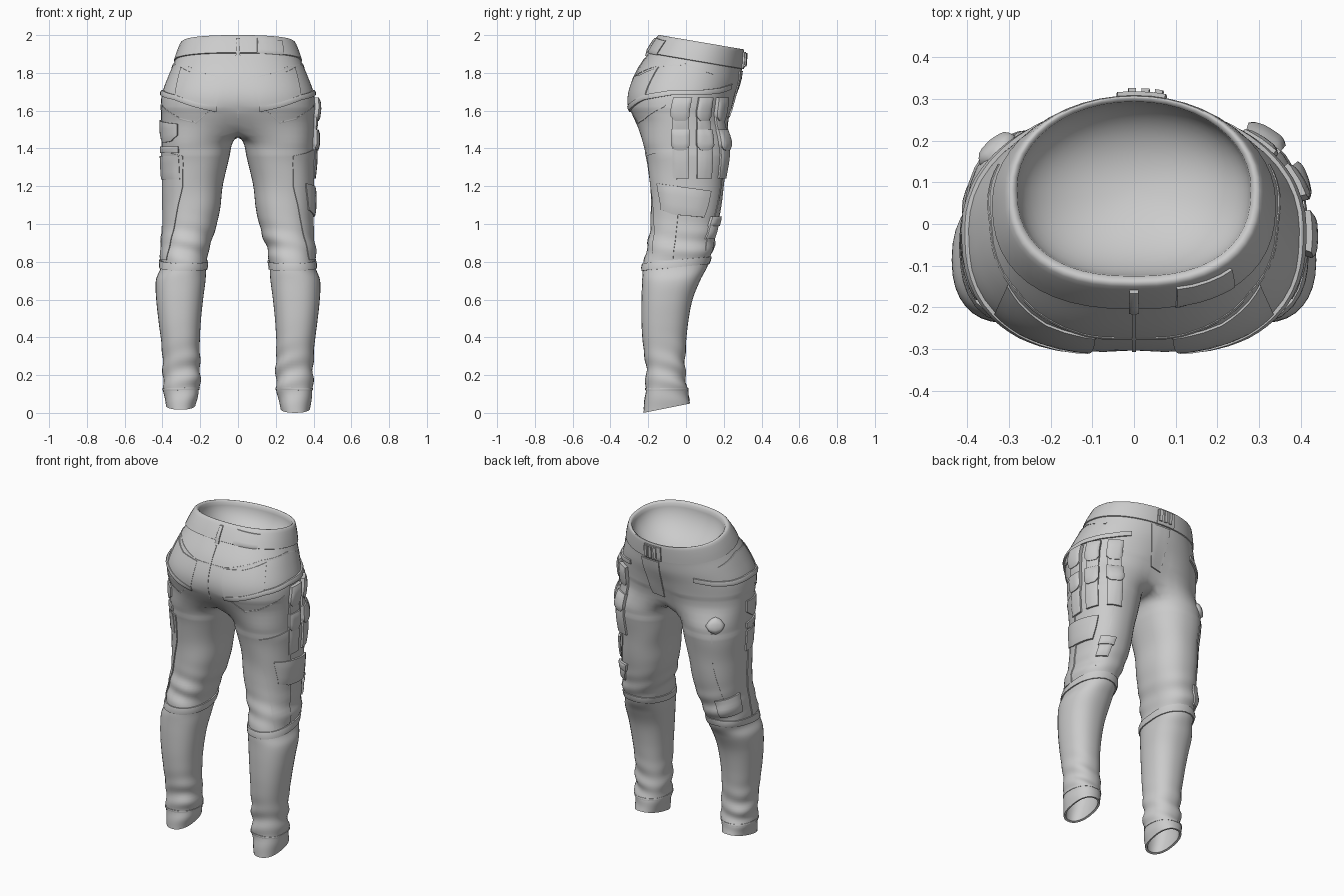
import bpy, bmesh, math
from mathutils import Vector
from mathutils.bvhtree import BVHTree

cube = bpy.data.objects.get("Cube")
if cube:
    bpy.data.objects.remove(cube)

cloth = bpy.data.materials.new("light_grey_cloth")
cloth.use_nodes = True
GREY = (0.6, 0.6, 0.6, 1)
cloth.diffuse_color = GREY
cloth.node_tree.nodes["Principled BSDF"].inputs["Base Color"].default_value = GREY

HALF, INNER = 24, 11


def smooth_rows(keys, steps):
    """Catmull-Rom interpolation between key cross-sections."""
    rows = []
    for i in range(len(keys) - 1):
        p0, p1 = keys[max(i - 1, 0)], keys[i]
        p2, p3 = keys[i + 1], keys[min(i + 2, len(keys) - 1)]
        for k in range(steps):
            t = k / steps
            rows.append([b + 0.5 * t * (c - a + t * (2 * a - 5 * b + 4 * c - d + t * (3 * (b - c) + d - a)))
                         for a, b, c, d in zip(p0, p1, p2, p3)])
    return rows + [list(keys[-1])]


def oval(deg, n=2.3):
    a = math.radians(deg)
    return [math.copysign(abs(v) ** (2 / n), v) for v in (math.cos(a), math.sin(a))]


def bell(z, mid, width):
    return math.exp(-((z - mid) / width) ** 2)


def folds(z, deg, s):
    """Cloth wrinkles gathered at the knees and ankles."""
    a = math.radians(deg)
    knee = bell(z, 0.88, 0.1) * math.sin(z * 58 + 2.4 * math.sin(a + s)) * (0.7 + 0.3 * math.sin(2 * a + s))
    ankle = bell(z, 0.2, 0.12) * math.sin(z * 56 + 2.7 * math.sin(a - 0.7 * s)) * (0.7 + 0.3 * math.sin(2 * a))
    thigh = bell(z, 1.25, 0.2) * math.sin(z * 22 + 3 * math.sin(a + 1))
    return 1 + 0.04 * knee + 0.07 * ankle + 0.008 * thigh


def hip_ring(bm, row):
    z, tilt, y0, y1, rx, cleft = row
    front_n = 2.3 - 0.25 * min(max((z - 1.55) / 0.3, 0), 1)   # belly rounds towards the waist
    verts = []
    for j in range(2 * HALF):
        c, d = oval(-90 + 180 * j / HALF, 2.4 if abs(j - HALF) > HALF / 2 else front_n)
        x, dy = rx * c, (y1 - y0) / 2 * d
        dy *= 1 - cleft * bell(x, 0, 0.07)
        verts.append(bm.verts.new((x, (y0 + y1) / 2 + dy, z + tilt * dy)))
    return verts


def leg_ring(bm, row, s):
    z, tilt, y0, y1, x0, x1 = row
    angles = [-130 + 260 * j / HALF for j in range(HALF + 1)]
    angles += [130 + 100 * (k + 1) / (INNER + 1) for k in range(INNER)]
    raise_hem = 0.018 * bell(z, 0, 0.1) if s < 0 else 0
    verts = []
    for deg in angles:
        c, d = oval(deg)
        f = folds(z, deg, s)
        dy = (y1 - y0) / 2 * d * f
        verts.append(bm.verts.new((s * ((x0 + x1) / 2 + (x1 - x0) / 2 * c * f),
                                   (y0 + y1) / 2 + dy, z + tilt * dy + raise_hem)))
    return verts


def bridge(bm, rings):
    for a, b in zip(rings, rings[1:]):
        n = len(a)
        for i in range(n):
            bm.faces.new((a[i], a[(i + 1) % n], b[(i + 1) % n], b[i]))


def finish(bm, name, angle=45):
    bmesh.ops.recalc_face_normals(bm, faces=bm.faces)
    mesh = bpy.data.meshes.new(name)
    bm.to_mesh(mesh)
    mesh.materials.append(cloth)
    ob = bpy.data.objects.new(name, mesh)
    bpy.context.collection.objects.link(ob)
    bpy.ops.object.select_all(action="DESELECT")
    ob.select_set(True)
    bpy.context.view_layer.objects.active = ob
    bpy.ops.object.shade_smooth_by_angle(angle=math.radians(angle))


# Rounded bowl closing the waist
lining = []
for i in range(13):
    t = math.radians(4 + 86 * i / 12)
    r = math.sin(t)
    lining.append((1.953 - 0.18 * math.cos(t), -0.17, 0.084 - 0.209 * r, 0.084 + 0.209 * r, 0.28 * r, 0))
# Hip sections: z, tilt, back y, front y, half width, cleft
band = [(1.962, -0.17, -0.136, 0.302, 0.289, 0), (1.957, -0.17, -0.15, 0.308, 0.304, 0),
        (1.91, -0.17, -0.18, 0.306, 0.325, 0), (1.865, -0.17, -0.204, 0.302, 0.34, 0)]
hips = [(1.862, -0.17, -0.198, 0.296, 0.334, 0), (1.78, -0.1, -0.262, 0.285, 0.37, 0),
        (1.69, -0.03, -0.306, 0.265, 0.402, 0.02), (1.61, 0, -0.308, 0.25, 0.41, 0.06),
        (1.53, 0, -0.28, 0.24, 0.41, 0.2)]
# Leg sections: z, tilt, back y, front y, inner x, outer x
leg = [(1.44, 0, -0.237, 0.235, 0.025, 0.408), (1.32, 0, -0.205, 0.22, 0.055, 0.405),
       (1.2, 0, -0.19, 0.2, 0.08, 0.4), (1.08, 0, -0.187, 0.185, 0.095, 0.397),
       (0.97, 0, -0.19, 0.165, 0.12, 0.397), (0.86, 0, -0.21, 0.14, 0.155, 0.408),
       (0.77, 0, -0.228, 0.11, 0.168, 0.41), (0.7, 0, -0.232, 0.075, 0.172, 0.435),
       (0.6, 0, -0.236, 0.035, 0.185, 0.433), (0.48, 0, -0.236, 0.012, 0.197, 0.42),
       (0.36, 0, -0.228, 0, 0.203, 0.405), (0.24, 0, -0.212, -0.005, 0.2, 0.398),
       (0.13, 0.08, -0.215, 0.005, 0.203, 0.396), (0.025, 0.2, -0.225, 0.022, 0.225, 0.382)]
cuff_lining = [(0.028, 0.2, -0.213, 0.01, 0.237, 0.37), (0.14, 0.08, -0.2, -0.01, 0.22, 0.38),
               (0.28, 0, -0.19, -0.03, 0.22, 0.37)]

# Trousers body: hips split at the crotch into two legs
bm = bmesh.new()
rings = [hip_ring(bm, r) for r in lining + smooth_rows(band, 3) + smooth_rows(hips, 6)]
bridge(bm, rings)
bm.faces.new(rings[0])
last = rings[-1]
back, front = last[0].co, last[HALF].co
crotch = []
for k in range(INNER):
    t = (k + 1) / (INNER + 1)
    p = front.lerp(back, t)
    crotch.append(bm.verts.new((0, p.y, p.z - 0.04 * math.sin(math.pi * t) ** 0.7)))
for s in (1, -1):
    loop = [last[(s * j) % (2 * HALF)] for j in range(HALF + 1)] + crotch
    tube = [loop] + [leg_ring(bm, r, s) for r in smooth_rows(leg, 8) + smooth_rows(cuff_lining, 3)]
    bridge(bm, tube)
    bm.faces.new(tube[-1])
for _ in range(5):
    bmesh.ops.smooth_vert(bm, verts=[v for v in bm.verts if 1.38 < v.co.z < 1.6],
                          factor=0.5, use_axis_x=True, use_axis_y=True, use_axis_z=True)
bm.normal_update()
surface = BVHTree.FromBMesh(bm)
finish(bm, "trousers_body", 50)


def along(points, t):
    f = t * (len(points) - 1)
    i = min(int(f), len(points) - 2)
    return Vector(points[i]).lerp(Vector(points[i + 1]), f - i)


def on_cloth(s, deg, z, lift):
    """Point lifted off the cloth at an angle around the leg (s = 0: the waist)."""
    a = math.radians(deg)
    out = Vector(((s or 1) * math.cos(a), math.sin(a), 0))
    ax = s * (0.2 + 0.1 * min(max((1.2 - z) / 0.4, 0), 1))
    ay = 0.2 * max(z - 1.6, 0) + 0.17 * min(z - 1.1, 0)
    axis = Vector((ax, ay, z))
    reach = 1 if z > 1.22 else 0.28
    hit = surface.ray_cast(axis + out * reach, -out, reach)[0]
    return (hit or axis + out * 0.15) + out * lift


def patch(name, s, top, bottom, lift, puff=0.3, nu=10, nv=6):
    """Raised piece of cloth between a top and a bottom line of (angle, z) points."""
    us = [0] + [i / nu for i in range(nu + 1)] + [1]
    vs = [0] + [i / nv for i in range(nv + 1)] + [1]
    b = bmesh.new()
    grid = []
    for i, u in enumerate(us):
        column = []
        for j, v in enumerate(vs):
            deg, z = along(top, u).lerp(along(bottom, u), v)
            bulge = (1 - (2 * u - 1) ** 4) * (1 - (2 * v - 1) ** 4)
            edge = i in (0, nu + 2) or j in (0, nv + 2)
            h = -0.008 if edge else lift * (1 - puff + puff * bulge)
            column.append(b.verts.new(on_cloth(s, deg, z, h)))
        grid.append(column)
    for a, c in zip(grid, grid[1:]):
        for j in range(nv + 2):
            b.faces.new((a[j], a[j + 1], c[j + 1], c[j]))
    bmesh.ops.remove_doubles(b, verts=b.verts, dist=1e-5)
    finish(b, name)


def box(name, s, a0, a1, z0, z1, lift, **kw):
    patch(name, s, [(a0, z1), (a1, z1)], [(a0, z0), (a1, z0)], lift, **kw)


def strip(name, s, path, width, lift):
    patch(name, s, path, [(a, z - width) for a, z in path], lift, nu=30, nv=2)


# Parts on both sides
for s, side in ((1, "left"), (-1, "right")):
    strip(side + "_hip_flap", s, [(-106, 1.62), (-85, 1.645), (-60, 1.685), (-25, 1.71),
                                  (20, 1.71), (55, 1.72), (85, 1.74)], 0.028, 0.014)
    patch(side + "_seat_pocket", s, [(-109, 1.78), (-88, 1.79), (-62, 1.83)],
          [(-105, 1.61), (-85, 1.635), (-60, 1.675)], 0.006, puff=0)
    strip(side + "_yoke_seam", s, [(-122, 1.785), (-108, 1.785), (-70, 1.84), (-20, 1.85), (40, 1.8)], 0.008, 0.004)
    patch(side + "_thigh_panel", s, [(-66, 1.36), (-15, 1.4)], [(-58, 0.81), (-10, 0.81)], 0.006, puff=0, nv=24)
    box(side + "_front_seam", s, 58, 60, 0.86, 1.4, 0.003, puff=0, nu=2, nv=24)
    strip(side + "_knee_strap", s, [(-180, 0.8), (-90, 0.79), (0, 0.81), (90, 0.83), (180, 0.8)], 0.04, 0.011)
    strip(side + "_cuff_seam", s, [(-180, 0.135), (0, 0.13), (180, 0.135)], 0.012, 0.005)
    strip(side + "_seat_seam", s, [(-100, 1.6), (-85, 1.54), (-65, 1.56), (-30, 1.63)], 0.008, 0.004)

# Pouches on the left thigh
for i, (a0, a1) in enumerate(((-20, 5), (15, 38), (49, 73))):
    n = str(i + 1)
    box("upper_pouch_" + n, 1, a0 + 1, a1 - 1, 1.5, 1.66, 0.019)
    patch("upper_pouch_flap_" + n, 1, [(a0, 1.67), (a1, 1.67)],
          [(a0, 1.57), (a0 + 5, 1.545), (a1 - 5, 1.545), (a1, 1.57)], 0.032)
    box("lower_pouch_" + n, 1, a0 + 1, a1 - 1, 1.24, 1.48, 0.016)
    patch("lower_pouch_flap_" + n, 1, [(a0, 1.5), (a1, 1.5)],
          [(a0, 1.415), (a0 + 5, 1.39), (a1 - 5, 1.39), (a1, 1.415)], 0.03)
patch("left_cargo_pocket", 1, [(-44, 1.215), (38, 1.175)], [(-42, 1.075), (-20, 1.05), (36, 1.035)], 0.018)
box("small_front_pocket", 1, 52, 75, 0.92, 1.0, 0.014)
box("small_front_pocket_flap", 1, 50, 77, 0.99, 1.04, 0.022)

# Right thigh pocket, bands, padded bump and knee patch
patch("right_thigh_flap", -1, [(-60, 1.53), (-5, 1.55)],
      [(-60, 1.47), (-48, 1.435), (-25, 1.43), (-5, 1.48)], 0.013)
box("right_thigh_band", -1, -60, -5, 1.375, 1.41, 0.013)
box("right_thigh_pocket", -1, -60, -5, 1.235, 1.36, 0.013)
patch("right_thigh_bump", -1, [(40, 1.45), (46, 1.485), (54, 1.498), (62, 1.485), (68, 1.45)],
      [(40, 1.445), (46, 1.41), (54, 1.397), (62, 1.41), (68, 1.445)], 0.018, puff=1)
patch("right_knee_patch", -1, [(20, 0.99), (75, 0.96)], [(25, 0.87), (75, 0.85)], 0.016)

# Waist details
box("rear_belt_loop", 0, -92.5, -87.5, 1.89, 1.985, 0.012)
patch("belt_patch", 0, [(-66, 1.985), (-38, 1.97)], [(-69, 1.905), (-42, 1.895)], 0.007, puff=0)
patch("fly_panel", 0, [(66, 1.81), (94, 1.81)], [(74, 1.57), (92, 1.56)], 0.007, puff=0)
box("buckle_plate", 0, 73, 99, 1.82, 1.91, 0.01, puff=0)
for i in range(3):
    box("buckle_bar_" + str(i + 1), 0, 75 + 7 * i, 79 + 7 * i, 1.835, 1.905, 0.018, puff=0)
box("seat_centre_seam", 0, -90.8, -89.2, 1.56, 1.88, 0.004, puff=0)
